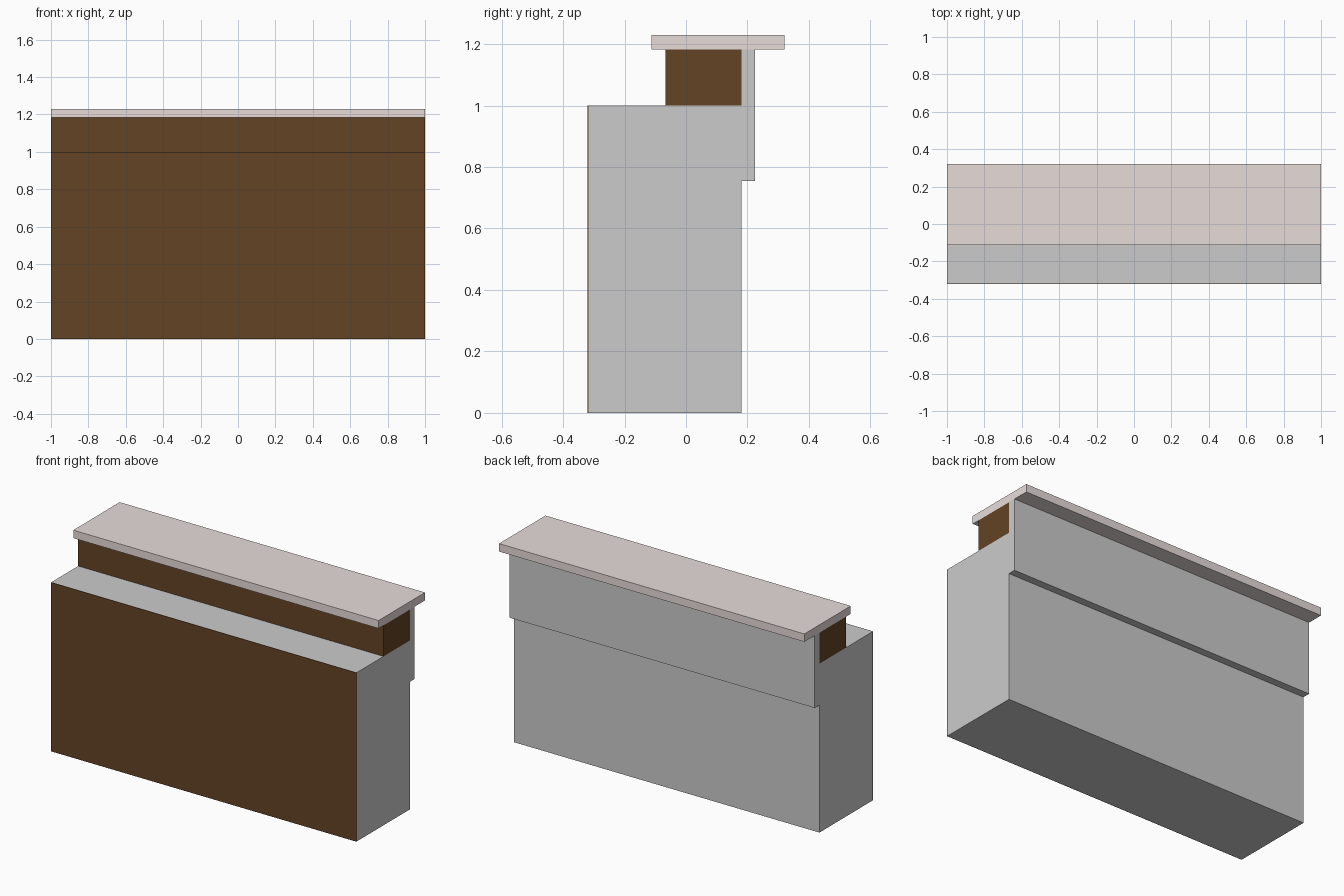
import bpy
import bmesh

if "Cube" in bpy.data.objects:
    bpy.data.objects.remove(bpy.data.objects["Cube"])


def material(name, color):
    m = bpy.data.materials.new(name)
    m.diffuse_color = color
    m.use_nodes = True
    m.node_tree.nodes["Principled BSDF"].inputs["Base Color"].default_value = m.diffuse_color
    return m


def box(name, y0, y1, z0, z1, mat=None):
    """Full-length box spanning x = -1..1 with the given y and z limits."""
    mesh = bpy.data.meshes.new(name)
    bm = bmesh.new()
    bmesh.ops.create_cube(bm, size=1)
    bmesh.ops.scale(bm, vec=(2, y1 - y0, z1 - z0), verts=bm.verts)
    bmesh.ops.translate(bm, vec=(0, (y0 + y1) / 2, (z0 + z1) / 2), verts=bm.verts)
    bm.to_mesh(mesh)
    bm.free()
    obj = bpy.data.objects.new(name, mesh)
    bpy.context.collection.objects.link(obj)
    if mat:
        mesh.materials.append(mat)
    return obj


wood = material("dark_wood", (0.125, 0.056, 0.017, 1))
stone = material("pale_stone", (0.8, 0.72, 0.70, 1))

# Counter body and its wooden front cladding
box("counter_body", -0.318, 0.18, 0, 1.0)
box("front_panel", -0.321, -0.318, 0, 1.0, wood)

# Raised shelf: wooden core, back board and overhanging top
box("shelf_core", -0.067, 0.18, 1.0, 1.183, wood)
box("back_board", 0.18, 0.225, 0.755, 1.183)
box("bar_top", -0.113, 0.321, 1.183, 1.23, stone)
